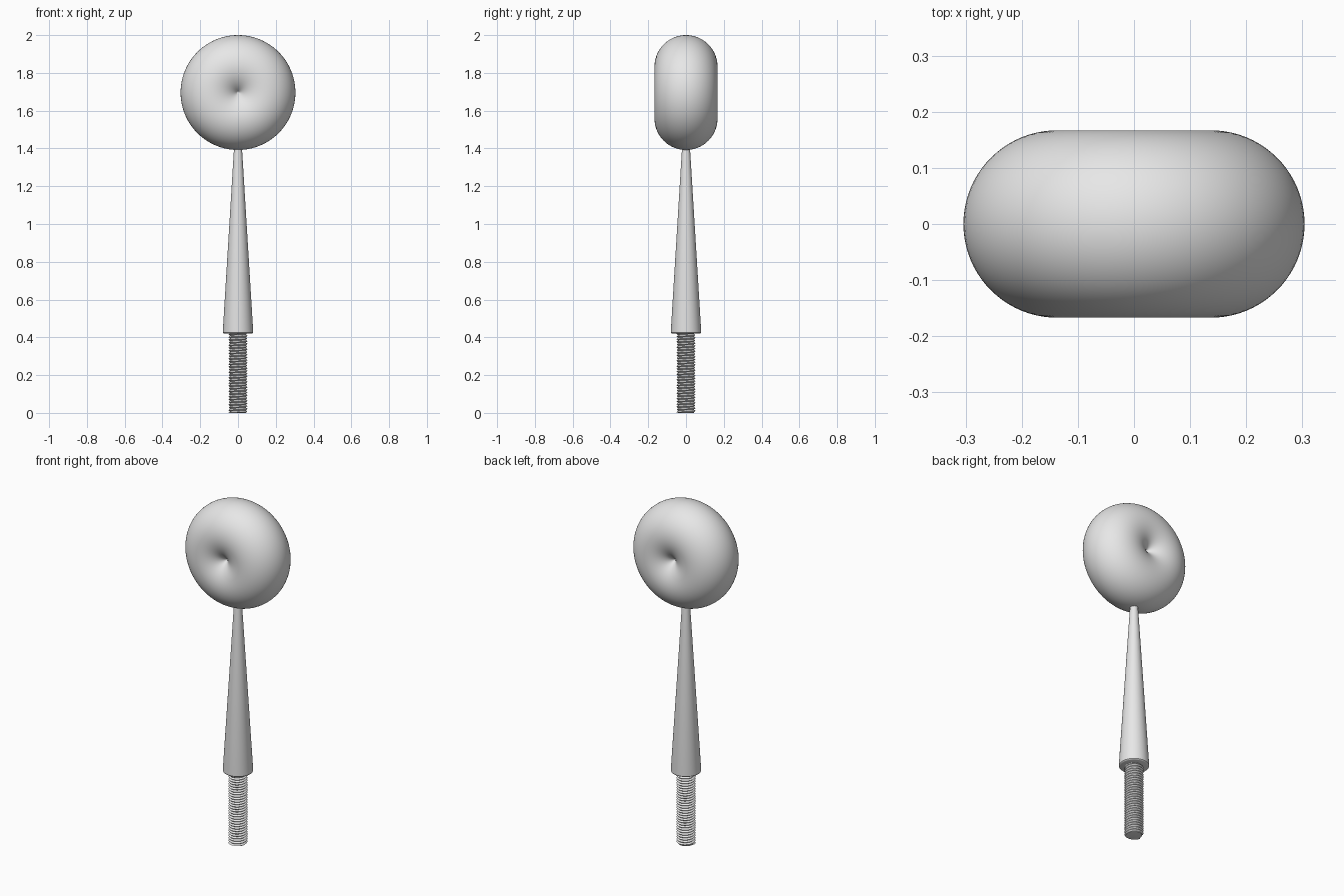
import bpy, bmesh, math
from mathutils import Matrix

if "Cube" in bpy.data.objects:
    bpy.data.objects.remove(bpy.data.objects["Cube"])

grey = bpy.data.materials.new("light_grey")
grey.diffuse_color = (0.8, 0.8, 0.8, 1)
grey.use_nodes = True
grey.node_tree.nodes["Principled BSDF"].inputs["Base Color"].default_value = grey.diffuse_color


def finish(bm, name, angle):
    bmesh.ops.remove_doubles(bm, verts=bm.verts, dist=1e-5)
    bmesh.ops.recalc_face_normals(bm, faces=bm.faces)
    mesh = bpy.data.meshes.new(name)
    bm.to_mesh(mesh)
    bm.free()
    obj = bpy.data.objects.new(name, mesh)
    bpy.context.collection.objects.link(obj)
    mesh.materials.append(grey)
    bpy.ops.object.select_all(action='DESELECT')
    obj.select_set(True)
    bpy.context.view_layer.objects.active = obj
    bpy.ops.object.shade_smooth_by_angle(angle=math.radians(angle))
    return obj


def lathe(profile, name, segments, angle=35, matrix=Matrix()):
    """Spin (radius, height) points around the z axis."""
    bm = bmesh.new()
    verts = [bm.verts.new((r, 0, z)) for r, z in profile]
    edges = [bm.edges.new(pair) for pair in zip(verts, verts[1:])]
    bmesh.ops.spin(bm, geom=verts + edges, cent=(0, 0, 0), axis=(0, 0, 1),
                   angle=math.tau, steps=segments, use_merge=True)
    bmesh.ops.transform(bm, matrix=matrix, verts=bm.verts)
    return finish(bm, name, angle)


# Dimpled round head: a thick ring whose hole closes to a point on each face
MAJOR, MINOR = 0.137, 0.167
limit = math.acos(-MAJOR / MINOR)
STEPS = 64
ring = []
for i in range(STEPS + 1):
    t = -limit + 2 * limit * i / STEPS
    r = 0 if i in (0, STEPS) else MAJOR + MINOR * math.cos(t)
    ring.append((r, MINOR * math.sin(t)))
lathe(ring, "dimpled_head", 96, 60,
      Matrix.Translation((0, 0, 1.696)) @ Matrix.Rotation(math.pi / 2, 4, 'X'))

# Tapered stem with a rounded lower rim
stem = [(0, 0.42), (0.073, 0.42), (0.077, 0.4215), (0.08, 0.425),
        (0.0805, 0.431), (0.02, 1.42), (0, 1.42)]
lathe(stem, "tapered_stem", 64)

# Threaded rod: a helical V thread, trimmed flat at both ends
TURNS, SIDES, TOP = 30, 48, 0.43
ROOT, CREST = 0.042, 0.05
pitch = TOP / TURNS
bm = bmesh.new()
rows = []
for k in range(-2, 2 * TURNS + 1):
    row = []
    for s in range(SIDES + 1):
        z = pitch * (k / 2 + s / SIDES)
        r = CREST if k % 2 and 0 < z < TOP else ROOT
        a = math.tau * s / SIDES
        row.append(bm.verts.new((r * math.cos(a), r * math.sin(a),
                                 min(max(z, 0), TOP))))
    rows.append(row)
for low, high in zip(rows, rows[1:]):
    for s in range(SIDES):
        bm.faces.new((low[s], low[s + 1], high[s + 1], high[s]))
for row in (rows[0], rows[-1]):
    bm.faces.new(row[:SIDES])
bmesh.ops.dissolve_degenerate(bm, dist=1e-6, edges=bm.edges)
finish(bm, "threaded_rod", 30)
